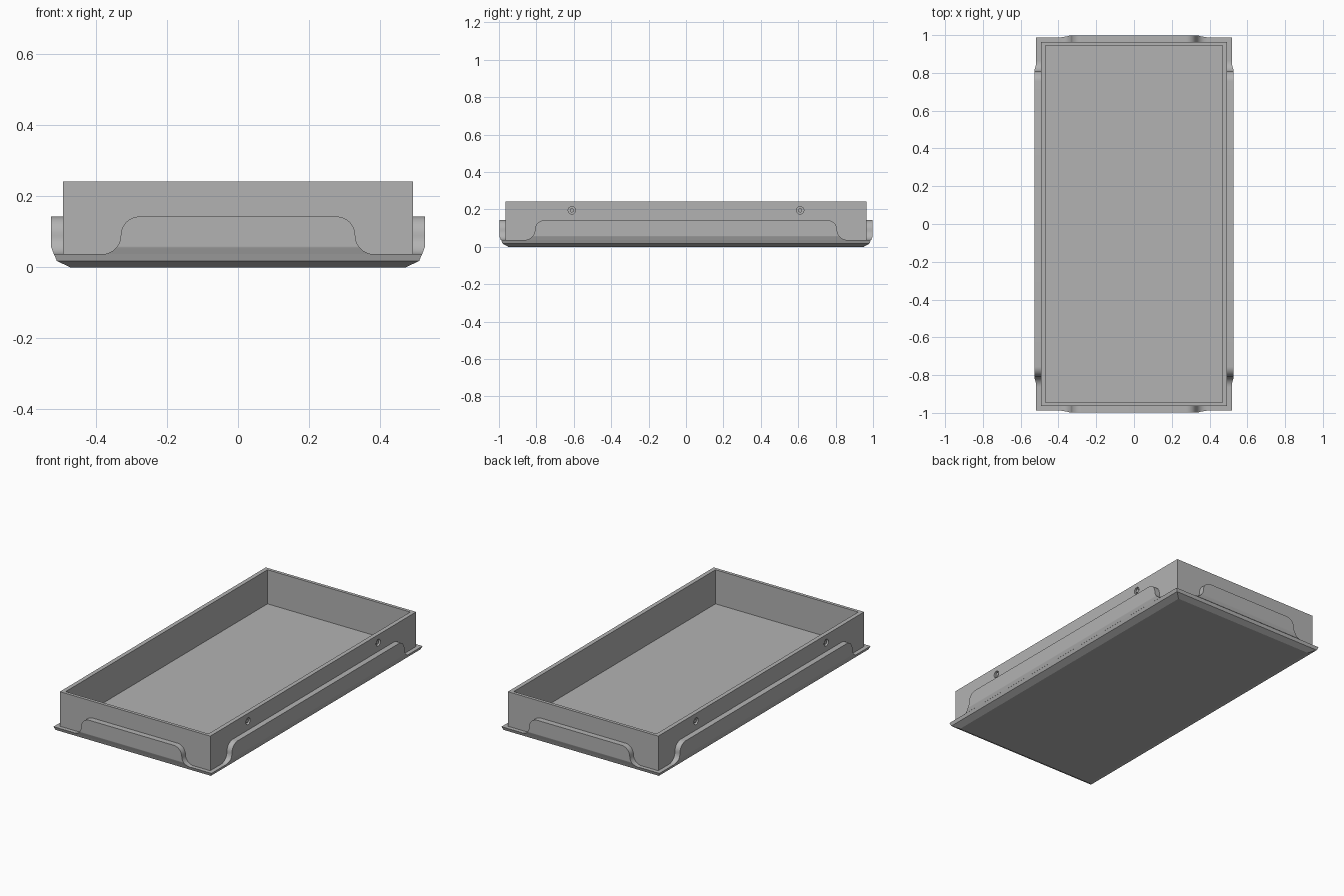
import bpy, bmesh
from math import sin, cos, pi, radians
from mathutils import Matrix, Vector

cube = bpy.data.objects.get("Cube")
if cube:
    bpy.data.objects.remove(cube, do_unlink=True)

grey = bpy.data.materials.new("plain grey")
grey.use_nodes = True
grey.diffuse_color = (0.45, 0.45, 0.45, 1)
grey.node_tree.nodes["Principled BSDF"].inputs["Base Color"].default_value = grey.diffuse_color


def make(name, bm):
    bmesh.ops.recalc_face_normals(bm, faces=bm.faces)
    mesh = bpy.data.meshes.new(name)
    bm.to_mesh(mesh)
    bm.free()
    mesh.materials.append(grey)
    obj = bpy.data.objects.new(name, mesh)
    bpy.context.collection.objects.link(obj)
    return obj


def loft_rectangles(name, rings):
    """Join rectangles (half x, half y, z) and cap both ends."""
    bm = bmesh.new()
    loops = [[bm.verts.new((sx * x, sy * y, z))
              for sx, sy in ((-1, -1), (1, -1), (1, 1), (-1, 1))] for x, y, z in rings]
    for a, b in zip(loops, loops[1:]):
        for i in range(4):
            j = (i + 1) % 4
            bm.faces.new((a[i], a[j], b[j], b[i]))
    bm.faces.new(loops[0])
    bm.faces.new(loops[-1])
    return make(name, bm)


def cylinder_x(name, x, y, z, radius, depth):
    bm = bmesh.new()
    bmesh.ops.create_cone(bm, cap_ends=True, segments=24, radius1=radius, radius2=radius,
                          depth=depth, matrix=Matrix.Translation((x, y, z)) @ Matrix.Rotation(pi / 2, 4, "Y"))
    return make(name, bm)


def flap(name, half_flat, wall, outer, angle):
    """Raised guard with S-curved ends and an inward-sloping foot."""
    r, low, high = 0.053, 0.037, 0.143
    steps = [i / 10 * pi / 2 for i in range(11)]
    end = [(half_flat + r * sin(a), high - r + r * cos(a)) for a in steps]
    end += [(half_flat + 2 * r - r * cos(a), low + r - r * sin(a)) for a in steps[1:]]
    outline = [(-u, z) for u, z in end] + [(u, z) for u, z in reversed(end)]
    bm = bmesh.new()
    face = bm.faces.new([bm.verts.new((u, -wall, z)) for u, z in outline])
    moved = bmesh.ops.extrude_face_region(bm, geom=[face])["geom"]
    bmesh.ops.translate(bm, vec=(0, wall - outer, 0),
                        verts=[v for v in moved if isinstance(v, bmesh.types.BMVert)])
    # Trim the foot so it runs down into the flange
    cut = bmesh.ops.bisect_plane(bm, geom=bm.verts[:] + bm.edges[:] + bm.faces[:],
                                 plane_co=(0, -outer, 0.057), plane_no=Vector((0, -0.04, -0.015)),
                                 clear_outer=True)["geom_cut"]
    bmesh.ops.holes_fill(bm, edges=[e for e in cut if isinstance(e, bmesh.types.BMEdge)])
    bm.transform(Matrix.Rotation(angle, 4, "Z"))
    obj = make(name, bm)
    obj.data.shade_smooth()
    obj.data.set_sharp_from_angle(angle=radians(30))


# Open tray with thin walls
tray = loft_rectangles("tray", [(0.493, 0.964, 0.02), (0.493, 0.964, 0.242),
                                (0.468, 0.945, 0.242), (0.468, 0.945, 0.04)])

# Chamfered base flange
loft_rectangles("base_flange", [(0.472, 0.95, 0), (0.51, 0.982, 0.018), (0.518, 0.988, 0.037)])

# Guards on all four sides
for name, half_flat, wall, outer, angle in (
        ("front_flap", 0.277, 0.96, 0.998, 0), ("left_flap", 0.755, 0.49, 0.526, pi / 2),
        ("back_flap", 0.277, 0.96, 0.998, pi), ("right_flap", 0.755, 0.49, 0.526, -pi / 2)):
    flap(name, half_flat, wall, outer, angle)

# Recessed fasteners in the long walls
for side, side_name in ((1, "left"), (-1, "right")):
    for y, end_name in ((-0.61, "front"), (0.61, "back")):
        label = f"{side_name}_{end_name}"
        cutter = cylinder_x(f"{label}_hole_cutter", side * 0.493, y, 0.195, 0.02, 0.03)
        cutter.hide_render = True
        cutter.hide_viewport = True
        hole = tray.modifiers.new(f"{label}_hole", "BOOLEAN")
        hole.operation = "DIFFERENCE"
        hole.solver = "EXACT"
        hole.object = cutter
        cylinder_x(f"{label}_screw", side * 0.481, y, 0.195, 0.011, 0.014)
